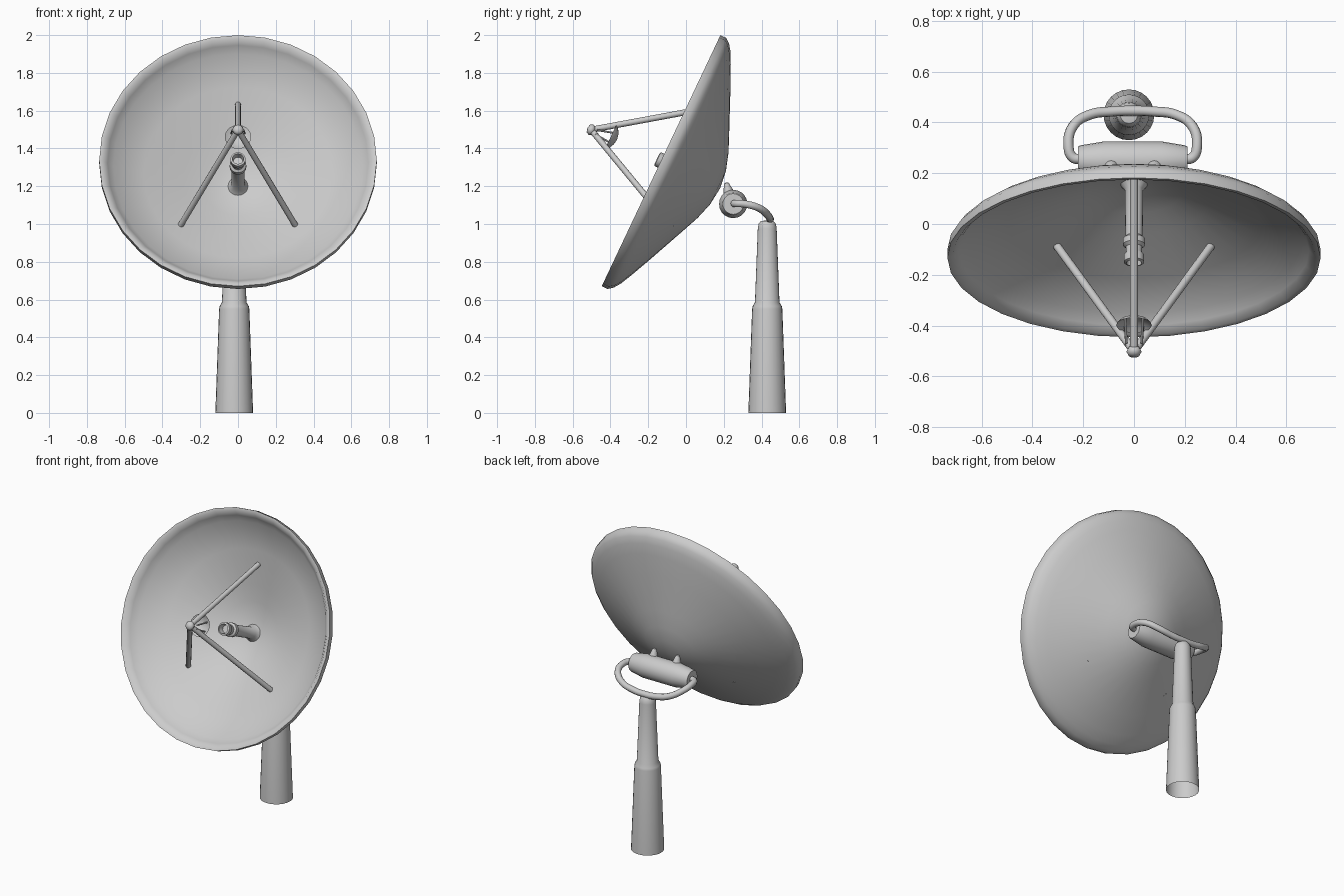
import bpy, bmesh, math
from mathutils import Matrix, Vector

if "Cube" in bpy.data.objects:
    bpy.data.objects.remove(bpy.data.objects["Cube"])

# Dish frame: local z is the direction the dish faces, origin at rim centre
DISH = Matrix.Translation((0, -0.132, 1.335)) @ Matrix.Rotation(math.radians(64.7), 4, 'X')


def finish(ob, angle=40):
    bpy.ops.object.select_all(action='DESELECT')
    ob.select_set(True)
    bpy.context.view_layer.objects.active = ob
    bpy.ops.object.shade_smooth_by_angle(angle=math.radians(angle))


def lathe(name, profile, matrix, sides=24, angle=40):
    """Revolve (radius, height) points around local z."""
    bm = bmesh.new()
    vs = [bm.verts.new((r, 0, h)) for r, h in profile]
    es = [bm.edges.new(p) for p in zip(vs, vs[1:])]
    bmesh.ops.spin(bm, geom=vs + es, cent=(0, 0, 0), axis=(0, 0, 1),
                   angle=math.tau, steps=sides, use_duplicate=False)
    bmesh.ops.remove_doubles(bm, verts=bm.verts, dist=1e-5)
    bmesh.ops.recalc_face_normals(bm, faces=bm.faces)
    me = bpy.data.meshes.new(name)
    bm.to_mesh(me)
    bm.free()
    ob = bpy.data.objects.new(name, me)
    ob.matrix_world = matrix
    bpy.context.collection.objects.link(ob)
    finish(ob, angle)
    return ob


def rod(name, a, b, r, sides=12):
    """Capped cylinder between two points."""
    a, b = Vector(a), Vector(b)
    d = b - a
    m = Matrix.Translation(a) @ d.to_track_quat('Z', 'Y').to_matrix().to_4x4()
    n = d.length
    return lathe(name, [(0, 0), (r, 0), (r, n), (0, n)], m, sides)


def tube(name, pts, r):
    """Smooth round tube through points."""
    cu = bpy.data.curves.new(name, 'CURVE')
    cu.dimensions = '3D'
    cu.bevel_depth = r
    cu.bevel_resolution = 3
    cu.resolution_u = 6
    sp = cu.splines.new('BEZIER')
    sp.bezier_points.add(len(pts) - 1)
    for bp, p in zip(sp.bezier_points, pts):
        bp.co = p
        bp.handle_left_type = bp.handle_right_type = 'AUTO'
    ob = bpy.data.objects.new(name, cu)
    bpy.context.collection.objects.link(ob)
    bpy.ops.object.select_all(action='DESELECT')
    ob.select_set(True)
    bpy.context.view_layer.objects.active = ob
    bpy.ops.object.convert(target='MESH')
    finish(bpy.context.object, 60)


# Pedestal
lathe("pedestal", [(0.1, 0), (0.08, 0.55), (0.077, 0.565), (0.065, 0.585), (0.05, 0.975),
                   (0.046, 1.0), (0.034, 1.015), (0, 1.02)],
      Matrix.Translation((-0.02, 0.43, 0)), 24)

# Main reflector: back shell, rolled rim, inner bowl
lathe("dish", [(0, -0.345), (0.1, -0.333), (0.19, -0.305), (0.29, -0.262), (0.5, -0.17),
               (0.62, -0.115), (0.68, -0.085), (0.715, -0.06), (0.735, -0.034), (0.735, 0),
               (0.715, -0.002), (0.69, -0.03), (0.66, -0.07), (0.5, -0.148),
               (0.29, -0.24), (0.19, -0.283), (0.1, -0.311), (0, -0.322)],
      DISH, 32, 50)

# Feed horn in the middle of the bowl
lathe("feed_horn", [(0.06, -0.325), (0.036, -0.295), (0.034, -0.09), (0.044, -0.08),
                    (0.044, -0.055), (0.032, -0.045), (0.032, -0.02), (0.04, -0.01),
                    (0.04, 0.02), (0.03, 0.024), (0.025, -0.01), (0, -0.01)], DISH, 20)

# Three struts meeting at the hub
hub = DISH @ Vector((0, -0.01, 0.405))
rod("upper_strut", DISH @ Vector((0, 0.415, -0.185)), hub, 0.016)
for s, side in ((-1, "left"), (1, "right")):
    rod(side + "_lower_strut", DISH @ Vector((s * 0.31, -0.295, -0.2)),
        hub, 0.016)
lathe("hub", [(0, -0.022), (0.022, -0.016), (0.03, 0), (0.022, 0.016), (0, 0.022)],
      Matrix.Translation(hub) @ DISH.to_quaternion().to_matrix().to_4x4(), 12, 60)

# Small reflector bulging towards the bowl, with its holders
lathe("sub_reflector", [(0, 0.258), (0.03, 0.264), (0.055, 0.277), (0.07, 0.295),
                        (0.055, 0.284), (0.03, 0.272), (0, 0.267)], DISH, 20, 60)
for s, side in ((-1, "left"), (1, "right")):
    for y in (-0.03, 0.03):
        rod(side + "_holder", DISH @ Vector((s * 0.035, y, 0.275)),
            DISH @ Vector((s * 0.03, y * 0.4 - 0.01, 0.375)), 0.005, 8)
rod("holder_bar", DISH @ Vector((-0.035, -0.02, 0.365)),
    DISH @ Vector((0.035, -0.02, 0.365)), 0.006, 8)

# Horizontal pivot drum behind the dish
pivot = Matrix.Translation((-0.005, 0.25, 1.106))
lathe("pivot_drum", [(0, -0.215), (0.055, -0.215), (0.06, -0.205), (0.075, -0.115),
                     (0.075, 0.115), (0.06, 0.205), (0.055, 0.215), (0, 0.215)],
      pivot @ Matrix.Rotation(math.pi / 2, 4, 'Y'), 20)

# Lugs joining drum and dish
for s, side in ((-1, "left"), (1, "right")):
    lathe(side + "_lug", [(0, 0), (0.04, 0), (0.036, 0.06), (0.012, 0.13), (0, 0.135)],
          Matrix.Translation((s * 0.085 - 0.005, 0.245, 1.09))
          @ Matrix.Rotation(math.radians(14), 4, 'X'), 12)

# Bent yoke tube from the drum ends over the pedestal
half = [(0.2, 0.255, 1.108), (0.236, 0.262, 1.108), (0.253, 0.31, 1.106),
        (0.235, 0.385, 1.085), (0.17, 0.43, 1.05), (0.08, 0.443, 1.03)]
path = [(-x - 0.005, y, z) for x, y, z in half] + [(-0.005, 0.446, 1.026)] \
    + [(x - 0.005, y, z) for x, y, z in reversed(half)]
tube("yoke", path, 0.02)
